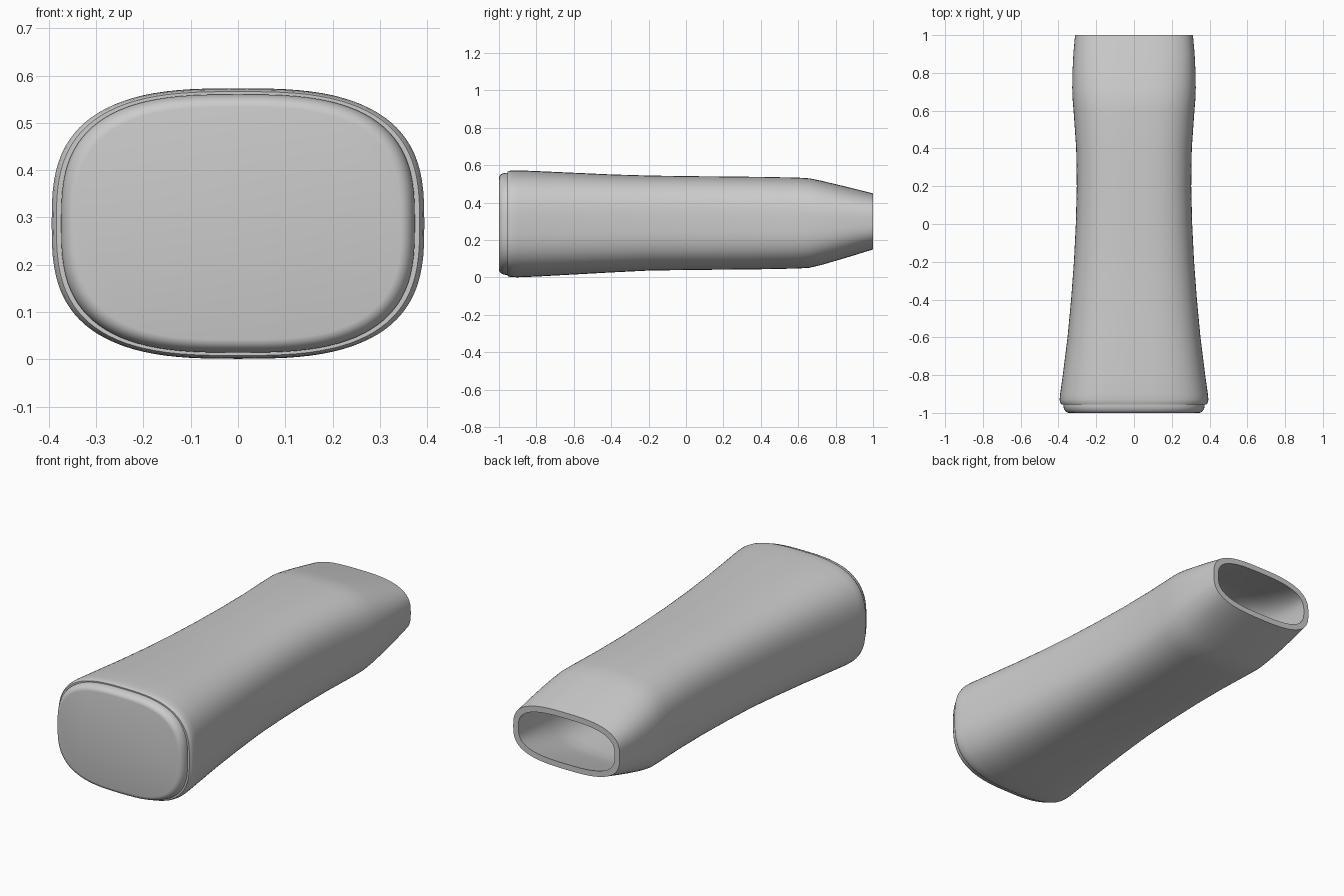
import bpy
import bmesh
import math

cube = bpy.data.objects.get("Cube")
if cube:
    bpy.data.objects.remove(cube)

SIDES = 96
WALL = 0.03

grey = bpy.data.materials.new("plain_grey")
grey.use_nodes = True
COLOUR = (0.6, 0.6, 0.6, 1)
grey.diffuse_color = COLOUR
grey.node_tree.nodes["Principled BSDF"].inputs["Base Color"].default_value = COLOUR


def outline(y, half_w, half_h, centre_z, power=2.9):
    """Rounded, slightly boxy oval at depth y."""
    points = []
    for i in range(SIDES):
        a = 2 * math.pi * i / SIDES
        c, s = math.cos(a), math.sin(a)
        x = math.copysign(abs(c) ** (2 / power), c) * half_w
        z = math.copysign(abs(s) ** (2 / power), s) * half_h
        points.append((x, y, centre_z + z))
    return points


def loft(name, sections, cap_start, cap_end):
    """Skin a run of oval sections, optionally closing the ends."""
    bm = bmesh.new()
    rings = [[bm.verts.new(p) for p in outline(*s)] for s in sections]
    for a, b in zip(rings, rings[1:]):
        for i in range(SIDES):
            j = (i + 1) % SIDES
            bm.faces.new((a[i], a[j], b[j], b[i]))
    if cap_start:
        bm.faces.new(rings[0])
    if cap_end:
        bm.faces.new(rings[-1])
    bmesh.ops.recalc_face_normals(bm, faces=bm.faces)
    mesh = bpy.data.meshes.new(name)
    bm.to_mesh(mesh)
    bm.free()
    obj = bpy.data.objects.new(name, mesh)
    bpy.context.collection.objects.link(obj)
    mesh.materials.append(grey)
    bpy.ops.object.select_all(action='DESELECT')
    obj.select_set(True)
    bpy.context.view_layer.objects.active = obj
    bpy.ops.object.shade_smooth_by_angle(angle=math.radians(35))
    return obj


# Waisted sleeve: depth, half width, half height, centre height
sleeve = [
    (-0.955, 0.384, 0.279, 0.287), (-0.945, 0.391, 0.283, 0.287),
    (-0.93, 0.394, 0.285, 0.287), (-0.9, 0.391, 0.286, 0.287),
    (-0.8, 0.377, 0.282, 0.287), (-0.6, 0.352, 0.272, 0.288),
    (-0.4, 0.333, 0.262, 0.289), (-0.2, 0.318, 0.254, 0.291),
    (0.0, 0.308, 0.251, 0.291), (0.2, 0.303, 0.249, 0.291),
    (0.4, 0.306, 0.247, 0.291), (0.6, 0.320, 0.243, 0.291),
    (0.66, 0.325, 0.239, 0.291), (0.72, 0.327, 0.226, 0.292),
    (0.8, 0.326, 0.205, 0.294), (0.9, 0.321, 0.178, 0.297),
    (1.0, 0.312, 0.150, 0.300),
]

# Hollow inside, set in by the wall thickness and closed near the front
bore = [(y, w - WALL, h - WALL, z) for y, w, h, z in reversed(sleeve) if y > -0.92]
loft("hollow_sleeve", sleeve + bore, True, True)

# Rounded front cap, stepped in from the sleeve
front_cap = [
    (-1.0, 0.345, 0.246, 0.287), (-0.998, 0.354, 0.255, 0.287),
    (-0.99, 0.364, 0.264, 0.287), (-0.978, 0.371, 0.270, 0.287),
    (-0.965, 0.374, 0.273, 0.287), (-0.95, 0.374, 0.273, 0.287),
]
loft("front_cap", front_cap, True, True)
